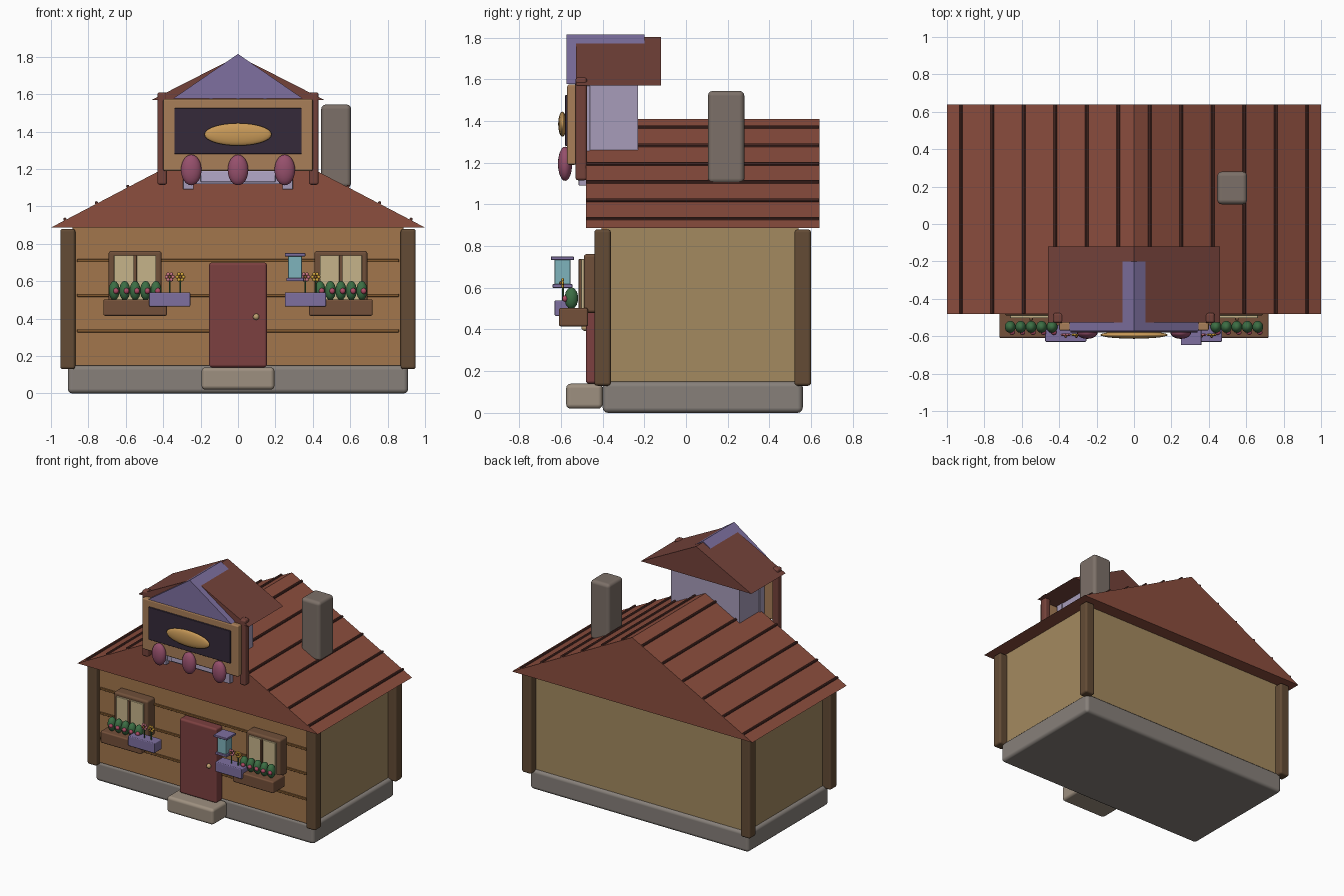
import bpy, math
from mathutils import Vector

if "Cube" in bpy.data.objects:
    bpy.data.objects.remove(bpy.data.objects["Cube"])

mats = {}


def mat(hexcol):
    if hexcol not in mats:
        m = bpy.data.materials.new("paint_" + hexcol)
        c = [int(hexcol[i:i + 2], 16) / 255 for i in (0, 2, 4)]
        m.diffuse_color = [((v + .055) / 1.055) ** 2.4 if v > .04 else v / 12.92 for v in c] + [1]
        m.use_nodes = True
        m.node_tree.nodes["Principled BSDF"].inputs["Base Color"].default_value = m.diffuse_color
        mats[hexcol] = m
    return mats[hexcol]


def finish(o, name, col):
    o.name = name
    o.data.materials.append(mat(col))
    return o


def box(name, x, y, z, col, bevel=0.008):
    """Bevelled box from (min, max) ranges."""
    r = (x, y, z)
    bpy.ops.mesh.primitive_cube_add(size=1, location=[sum(a) / 2 for a in r])
    o = bpy.context.object
    o.scale = [a[1] - a[0] for a in r]
    bpy.ops.object.transform_apply(location=False, rotation=False, scale=True)
    if bevel:
        for p in o.data.polygons:
            p.use_smooth = True
        b = o.modifiers.new("bevel", 'BEVEL')
        b.width, b.segments, b.harden_normals = bevel, 3, True
    return finish(o, name, col)


def ball(name, loc, size, col, seg=20):
    bpy.ops.mesh.primitive_uv_sphere_add(segments=seg, ring_count=seg // 2, radius=1, location=loc)
    o = bpy.context.object
    o.scale = size
    bpy.ops.object.transform_apply(location=False, rotation=False, scale=True)
    bpy.ops.object.shade_smooth()
    return finish(o, name, col)


def rod(name, a, b, r, col, sides=10):
    a, b = Vector(a), Vector(b)
    bpy.ops.mesh.primitive_cylinder_add(vertices=sides, radius=r, depth=(b - a).length, location=(a + b) / 2)
    o = bpy.context.object
    o.rotation_euler = (b - a).to_track_quat('Z', 'Y').to_euler()
    bpy.ops.object.shade_smooth_by_angle()
    return finish(o, name, col)


def gable(name, half, y, z, col):
    """Solid triangular roof with its ridge along y."""
    v = [(px, py, pz) for py in y for px, pz in ((-half, z[0]), (half, z[0]), (0, z[1]))]
    me = bpy.data.meshes.new(name)
    me.from_pydata(v, [], [(0, 1, 2), (5, 4, 3), (0, 3, 4, 1), (1, 4, 5, 2), (2, 5, 3, 0)])
    o = bpy.data.objects.new(name, me)
    bpy.context.collection.objects.link(o)
    return finish(o, name, col)


STONE, WALL, WOOD, POST = "87807A", "A48A60", "A2764C", "634B35"
ROOF, ROOF2, RIB, DOOR = "8C4E3E", "74423A", "54302A", "7C4040"
LILAC, PALE, TEAL, GREEN = "7E70A0", "A79CBA", "7FB4BC", "3C6E44"

# Foundation, walls, corner posts
box("foundation", (-.91, .91), (-.40, .56), (0, .15), STONE, .025)
box("walls", (-.885, .885), (-.38, .54), (.14, .90), WALL, 0)
box("front_wall", (-.885, .885), (-.405, -.375), (.15, .89), WOOD, 0)
for z in (.335, .525, .71):
    box("wall_plank_seam", (-.86, .86), (-.415, -.40), (z - .008, z + .008), "82592F", .003)
for x in (-.91, .91):
    for y in (-.40, .56):
        box("corner_post", (x - .04, x + .04), (y - .04, y + .04), (.13, .88), POST, .015)

# Main roof with raised ribs
gable("main_roof", 1, (-.48, .64), (.887, 1.41), ROOF)
for s in (-1, 1):
    for i in range(6):
        x = .085 + i * .168
        z = 1.41 - .523 * x + .005
        rod("roof_rib", (s * x, -.478, z), (s * x, .638, z), .009, RIB, 8)
box("chimney", (.445, .605), (.105, .28), (1.10, 1.545), "7C7068", .025)

# Door, knob and step
box("door", (-.155, .155), (-.48, -.40), (.14, .70), DOOR, .015)
ball("door_knob", (.097, -.485, .41), (.017, .017, .017), "BFA070", 14)
box("door_step", (-.195, .195), (-.575, -.40), (.02, .14), "9E9080", .022)

# Windows with planted flower boxes
for c in (-.55, .55):
    box("window_frame", (c - .142, c + .142), (-.49, -.40), (.48, .762), "70503A", .015)
    box("window_pane", (c - .112, c + .112), (-.503, -.48), (.50, .738), "C6B48A", .003)
    box("window_mullion", (c - .009, c + .009), (-.515, -.49), (.49, .738), "70503A", .003)
    box("flower_box", (c - .17, c + .17), (-.61, -.47), (.415, .503), "74503A", .01)
    for i in range(5):
        x = c + (i - 2) * .056
        ball("shrub", (x, -.55, .55), (.03, .033, .052), GREEN, 14)
        ball("blossom", (x + .01, -.58, .548), (.016, .014, .016), "B04C66", 10)

# Small lilac planters with two flowers each
for c, flowers in ((-.365, (-.365, -.308)), (.36, (.36, .415))):
    box("lilac_planter", (c - .11, c + .11), (-.63, -.54), (.465, .54), LILAC, .006)
    for x, col in zip(flowers, ("D07888", "D8A83C")):
        rod("flower_stem", (x, -.59, .53), (x, -.59, .62), .004, GREEN, 6)
        ball("flower_centre", (x, -.60, .623), (.009, .009, .009), "8A5A30", 8)
        for k in range(6):
            a = k * math.pi / 3
            ball("petal", (x + .017 * math.cos(a), -.592, .623 + .017 * math.sin(a)),
                 (.01, .007, .01), col, 8)

# Lantern beside the door
box("lantern_base", (.258, .352), (-.64, -.545), (.60, .618), LILAC, .004)
box("lantern_glass", (.268, .342), (-.63, -.555), (.615, .738), TEAL, .005)
box("lantern_cap", (.25, .36), (-.648, -.537), (.733, .75), LILAC, .004)

# Dormer body, window and roof
box("dormer_body", (-.285, .285), (-.50, -.23), (1.12, 1.60), PALE, 0)
box("dormer_sill", (-.20, .20), (-.515, -.48), (1.13, 1.19), "B4A8C8", .005)
for x in (-.265, .265):
    box("dormer_jamb", (x - .028, x + .028), (-.515, -.46), (1.09, 1.57), PALE, .005)
box("dormer_glass", (-.22, .22), (-.525, -.49), (1.20, 1.595), TEAL, 0)
for x in (-.145, 0, .145):
    box("dormer_bar", (x - .008, x + .008), (-.532, -.50), (1.20, 1.595), LILAC, 0)
gable("dormer_roof", .46, (-.527, -.12), (1.57, 1.804), ROOF2)
gable("dormer_gable", .345, (-.573, -.20), (1.578, 1.815), LILAC)

# Sign board on two pillars
for x in (-.405, .405):
    box("sign_pillar", (x - .026, x + .026), (-.53, -.475), (1.115, 1.61), ROOF2, .014)
box("sign_board", (-.40, .40), (-.57, -.525), (1.19, 1.575), "A87E58", .01)
box("sign_panel", (-.34, .34), (-.58, -.56), (1.28, 1.525), "352A3A", .004)
ball("sign_loaf", (0, -.593, 1.385), (.18, .02, .06), "C99A58", 28)
for x in (-.25, 0, .25):
    ball("hanging_lamp", (x, -.58, 1.195), (.055, .034, .082), "96506C", 24)
